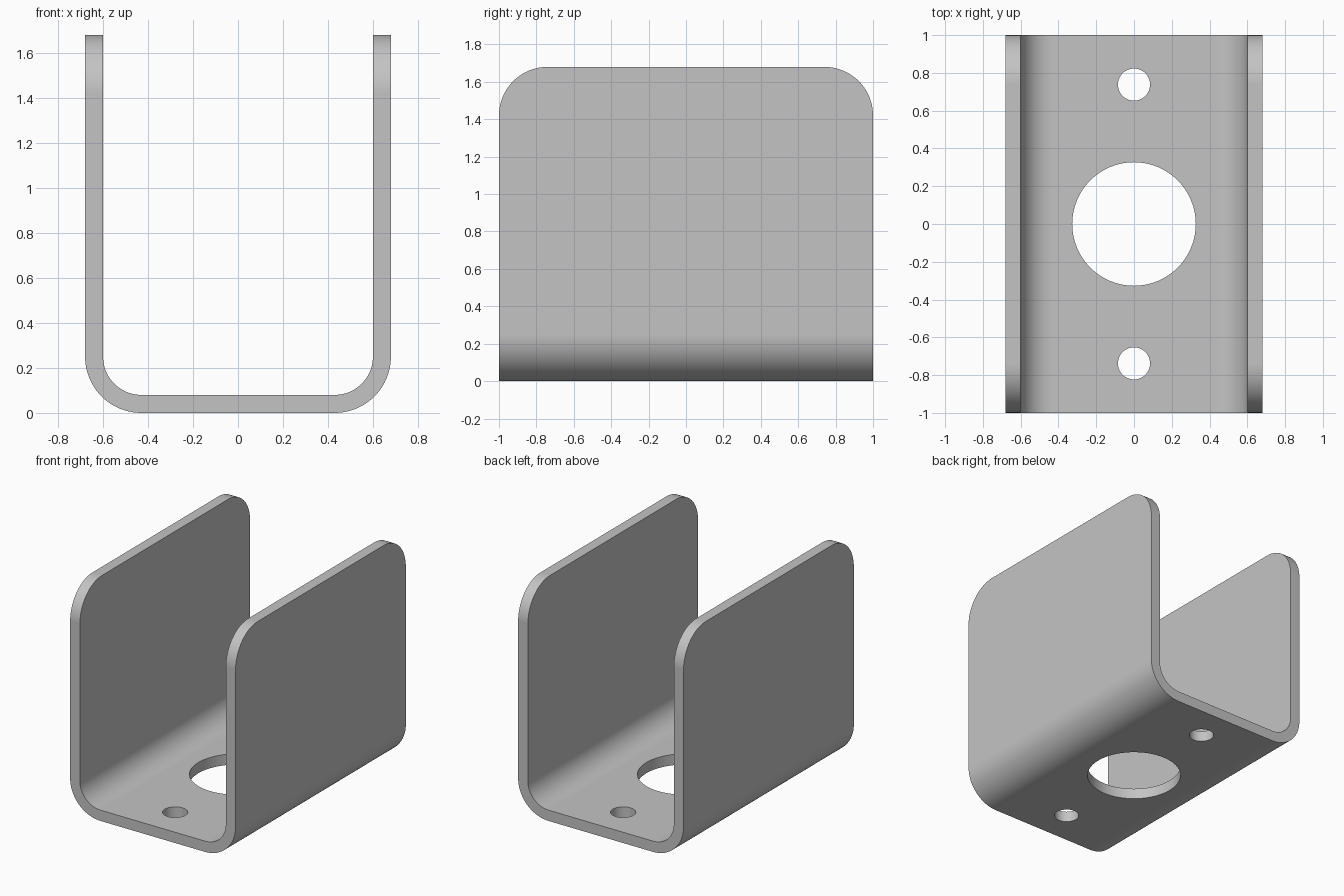
import bpy, bmesh, math
from mathutils import Vector

cube = bpy.data.objects.get("Cube")
if cube:
    bpy.data.objects.remove(cube, do_unlink=True)

HALF_W, HALF_L, HEIGHT, THICK = 0.68, 1.0, 1.68, 0.08
BEND, CORNER = 0.25, 0.26
OVER = 0.1


def arc(cx, cz, r, start, end, steps=20):
    """Points on an arc, angles in degrees."""
    angles = [math.radians(start + (end - start) * i / steps) for i in range(steps + 1)]
    return [(cx + r * math.cos(a), cz + r * math.sin(a)) for a in angles]


def prism(name, outline, axis, half):
    """Extrude a closed outline of (u, z) points along x or y."""
    bm = bmesh.new()
    place = (lambda u, z: (u, -half, z)) if axis == "y" else (lambda u, z: (-half, u, z))
    face = bm.faces.new([bm.verts.new(place(u, z)) for u, z in outline])
    move = Vector((0, 2 * half, 0)) if axis == "y" else Vector((2 * half, 0, 0))
    new = bmesh.ops.extrude_face_region(bm, geom=[face], use_keep_orig=True)
    bmesh.ops.translate(bm, vec=move, verts=[g for g in new["geom"] if isinstance(g, bmesh.types.BMVert)])
    bmesh.ops.recalc_face_normals(bm, faces=bm.faces)
    mesh = bpy.data.meshes.new(name)
    bm.to_mesh(mesh)
    bm.free()
    obj = bpy.data.objects.new(name, mesh)
    bpy.context.collection.objects.link(obj)
    return obj


def activate(obj):
    bpy.ops.object.select_all(action="DESELECT")
    obj.select_set(True)
    bpy.context.view_layer.objects.active = obj


def carve(obj, tool, operation):
    """Apply a boolean and discard its tool."""
    mod = obj.modifiers.new("carve", "BOOLEAN")
    mod.operation, mod.solver, mod.object = operation, "EXACT", tool
    activate(obj)
    bpy.ops.object.modifier_apply(modifier=mod.name)
    bpy.data.objects.remove(tool, do_unlink=True)


# Bent sheet: U-shaped section, left slightly oversize for trimming
def u_line(r, half):
    c, cz = HALF_W - BEND, BEND
    top = HEIGHT + OVER
    return [(-half, top)] + arc(-c, cz, r, 180, 270) + arc(c, cz, r, 270, 360) + [(half, top)]


section = u_line(BEND, HALF_W) + u_line(BEND - THICK, HALF_W - THICK)[::-1]
bracket = prism("u_bracket", section, "y", HALF_L + OVER)

# Trim to length and round the upper corners of both walls
cy, cz = HALF_L - CORNER, HEIGHT - CORNER
side = [(-HALF_L, -OVER), (HALF_L, -OVER)] + arc(cy, cz, CORNER, 0, 90) + arc(-cy, cz, CORNER, 90, 180)
carve(bracket, prism("side_trim", side, "x", 1), "INTERSECT")

# Central opening and two mounting holes through the base
for y, radius in ((0, 0.327), (0.738, 0.085), (-0.738, 0.085)):
    bpy.ops.mesh.primitive_cylinder_add(vertices=64, radius=radius, depth=0.4, location=(0, y, 0.04))
    carve(bracket, bpy.context.object, "DIFFERENCE")

# Plain grey metal
grey = bpy.data.materials.new("grey_metal")
grey.use_nodes = True
colour = (0.55, 0.55, 0.55, 1)
grey.diffuse_color = colour
grey.node_tree.nodes["Principled BSDF"].inputs["Base Color"].default_value = colour
bracket.data.materials.clear()
bracket.data.materials.append(grey)

# Smooth bends, crisp sheet edges
activate(bracket)
bpy.ops.object.shade_smooth_by_angle(angle=math.radians(30))
normals = bracket.modifiers.new("flat_walls", "WEIGHTED_NORMAL")
normals.keep_sharp = True
